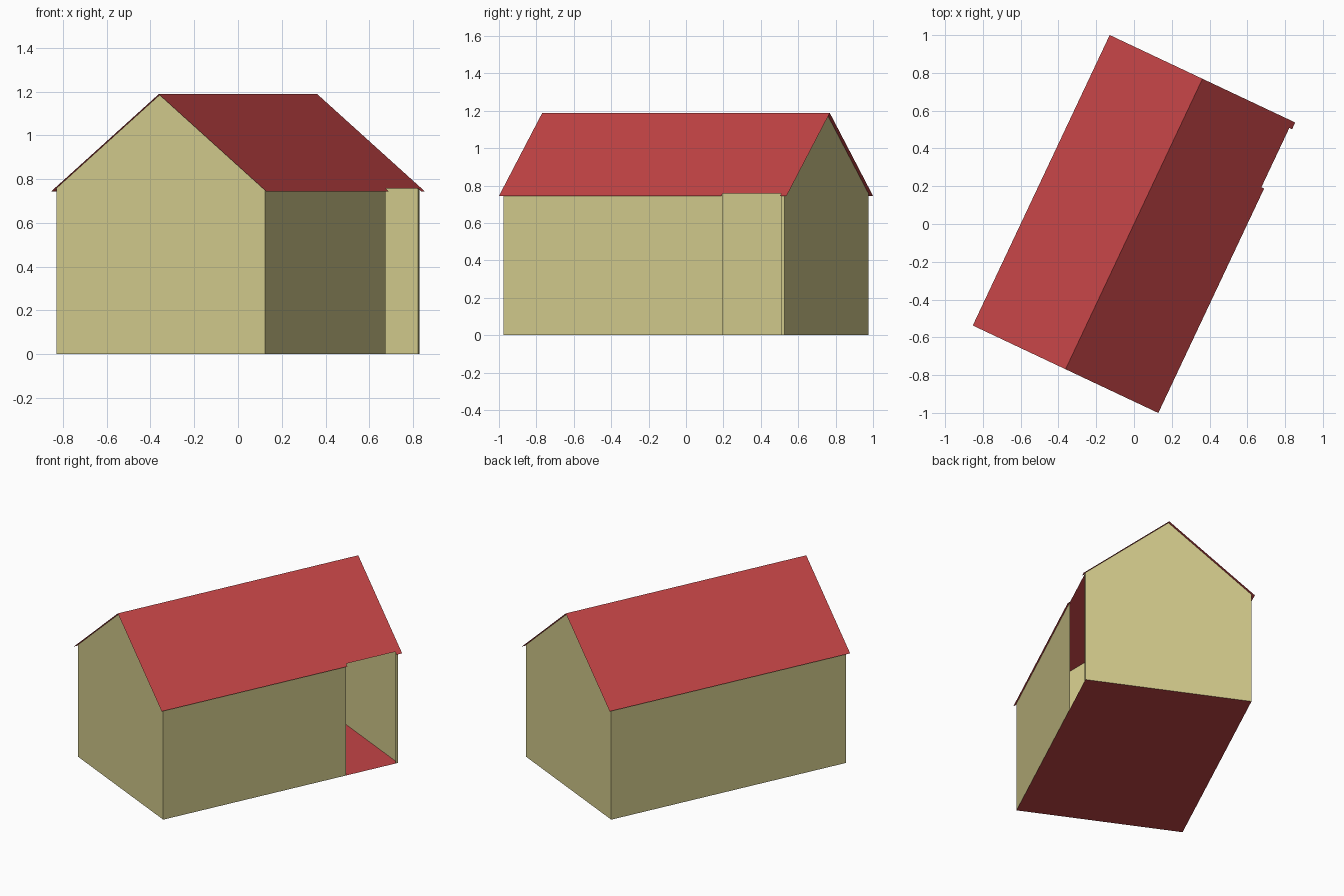
import bpy, bmesh
from math import radians
from mathutils import Matrix

cube = bpy.data.objects.get("Cube")
if cube:
    bpy.data.objects.remove(cube, do_unlink=True)

W, L = 0.527, 0.83            # wall half width and half length
RW, RL = 0.543, 0.85          # roof half width and half length
EAVE, RIDGE = 0.744, 1.188
OPEN_A, OPEN_B = 0.464, 0.811  # opening along the right-hand wall
TURN = Matrix.Rotation(radians(-25.24), 4, 'Z')


def roof_z(x):
    return RIDGE - (RIDGE - EAVE) * abs(x) / RW


def material(name, rgb):
    m = bpy.data.materials.new(name)
    m.use_nodes = True
    m.diffuse_color = (*rgb, 1)
    m.node_tree.nodes["Principled BSDF"].inputs["Base Color"].default_value = (*rgb, 1)
    return m


cream = material("cream wall", (0.645, 0.591, 0.262))
red = material("red tile", (0.552, 0.058, 0.061))


def sheet(name, points, mat, outward):
    """One flat panel, facing roughly outward, turned to the house direction."""
    bm = bmesh.new()
    face = bm.faces.new([bm.verts.new(p) for p in points])
    face.normal_update()
    if sum(a * b for a, b in zip(face.normal, outward)) < 0:
        face.normal_flip()
    bm.transform(TURN)
    mesh = bpy.data.meshes.new(name)
    bm.to_mesh(mesh)
    bm.free()
    mesh.materials.append(mat)
    bpy.context.collection.objects.link(bpy.data.objects.new(name, mesh))


# Gable walls
top = roof_z(W)
for name, s in (("front_gable", -1), ("back_gable", 1)):
    profile = [(-W, 0), (W, 0), (W, top), (0, RIDGE), (-W, top)]
    sheet(name, [(x, s * L, z) for x, z in profile], cream, (0, s, 0))


# Long walls, the left-side one (+x) leaving an opening near the back
def long_wall(name, s, y0, y1):
    pts = [(y0, 0), (y1, 0), (y1, top), (y0, top)]
    sheet(name, [(s * W, y, z) for y, z in pts], cream, (s, 0, 0))


long_wall("right_wall", -1, -L, L)
long_wall("left_wall", 1, -L, OPEN_A)
long_wall("left_wall_corner", 1, OPEN_B, L)

# Floor
sheet("floor", [(-W, -L, 0), (W, -L, 0), (W, L, 0), (-W, L, 0)], red, (0, 0, 1))

# Roof slopes, one trimmed back to the wall above the opening
corners = [(0, -RL), (RW, -RL), (RW, RL), (0, RL)]
notch = [(RW, OPEN_A), (W, OPEN_A), (W, OPEN_B), (RW, OPEN_B)]
sheet("roof_right", [(-x, y, roof_z(x)) for x, y in corners], red, (0, 0, 1))
sheet("roof_left", [(x, y, roof_z(x)) for x, y in corners[:2] + notch + corners[2:]],
      red, (0, 0, 1))
